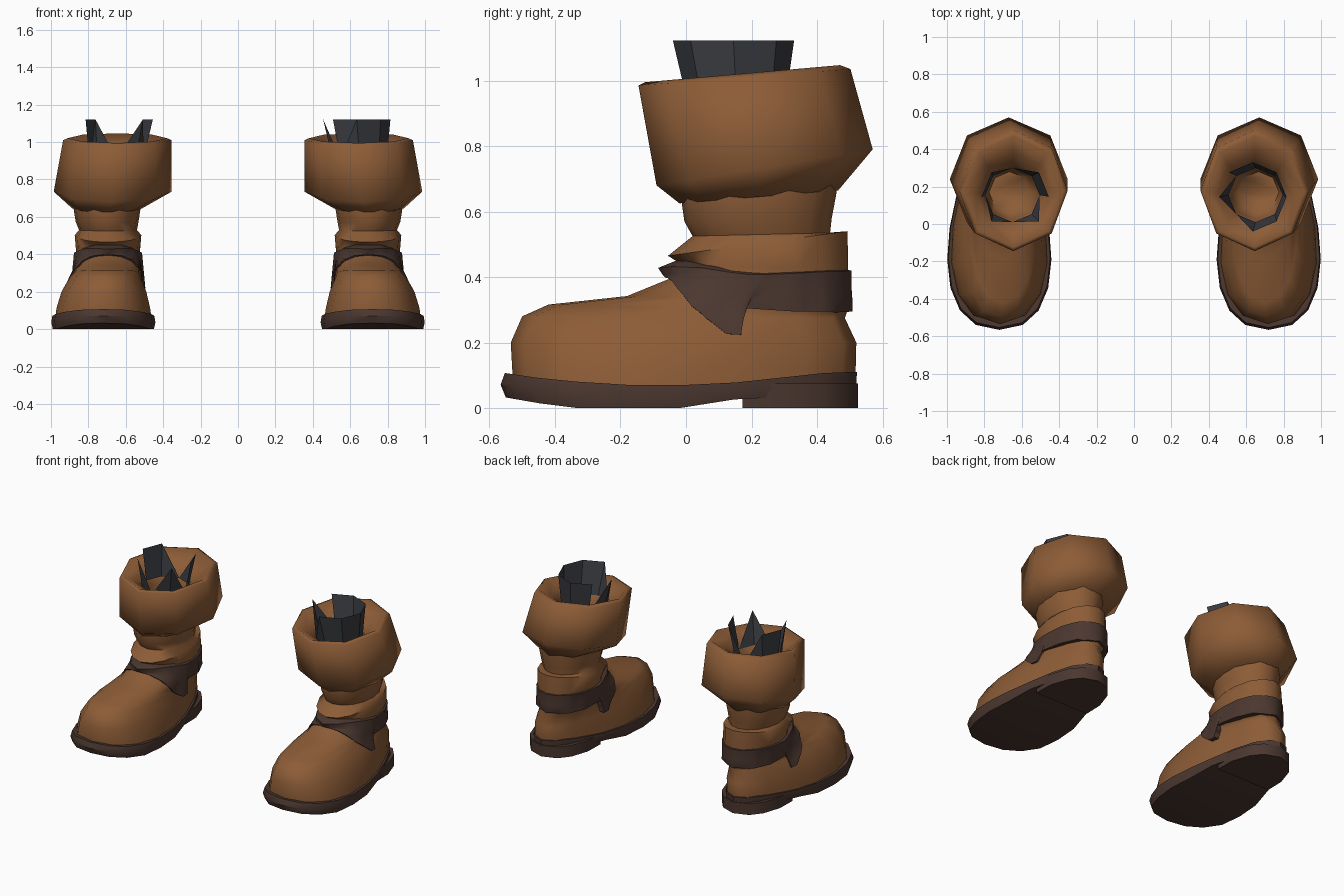
import bpy, bmesh, math
from mathutils import Vector
from mathutils.bvhtree import BVHTree

if "Cube" in bpy.data.objects:
    bpy.data.objects.remove(bpy.data.objects["Cube"])


def material(name, rgb):
    m = bpy.data.materials.new(name)
    m.diffuse_color = (*rgb, 1)
    m.use_nodes = True
    m.node_tree.nodes["Principled BSDF"].inputs["Base Color"].default_value = m.diffuse_color
    return m


LEATHER = material("brown_leather", (0.265, 0.108, 0.038))
DARK = material("dark_brown_leather", (0.070, 0.038, 0.029))
GREY = material("charcoal_cloth", (0.044, 0.046, 0.053))


def ring(n, yf, zf, yb, zb, hw, cx, egg=0.0, zfun=None):
    """Closed outline from front (yf, zf) to back (yb, zb); egg widens the front."""
    pts = []
    power = 0.85 if egg else 1.0
    for i in range(n):
        t = 2 * math.pi * i / n
        f = (1 - math.cos(t)) / 2
        y = yf + (yb - yf) * f
        z = zfun(y) if zfun else zf + (zb - zf) * f
        s = math.copysign(abs(math.sin(t)) ** power, math.sin(t))
        pts.append((cx + hw * s * (1 + egg * math.cos(t)), y, z))
    return pts


def half_ring(profile, cx):
    """Closed outline from a front-to-back list of (y, z, half width)."""
    right = [(cx + w, y, z) for y, z, w in profile]
    left = [(cx - w, y, z) for y, z, w in profile[-2:0:-1]]
    return right + left


def curve(points):
    """Piecewise linear height over y."""
    def f(y):
        if y <= points[0][0]:
            return points[0][1]
        for (y0, z0), (y1, z1) in zip(points, points[1:]):
            if y <= y1:
                return z0 + (z1 - z0) * (y - y0) / (y1 - y0)
        return points[-1][1]
    return f


def finish(name, bm, mat, side, angle, closed=True):
    for v in bm.verts:
        v.co.x *= side
    if closed:
        bmesh.ops.recalc_face_normals(bm, faces=bm.faces)
    me = bpy.data.meshes.new(name)
    bm.to_mesh(me)
    bm.free()
    me.materials.append(mat)
    ob = bpy.data.objects.new(name, me)
    bpy.context.collection.objects.link(ob)
    bpy.ops.object.select_all(action='DESELECT')
    ob.select_set(True)
    bpy.context.view_layer.objects.active = ob
    bpy.ops.object.shade_smooth_by_angle(angle=math.radians(angle))


def loft(name, rings, mat, side, angle=50):
    """Skin stacked outlines, close both ends with strips, return a surface lookup."""
    bm = bmesh.new()
    vs = [[bm.verts.new(p) for p in r] for r in rings]
    n = len(vs[0])
    for a, b in zip(vs, vs[1:]):
        for i in range(n):
            j = (i + 1) % n
            bm.faces.new((a[i], a[j], b[j], b[i]))
    for r in (vs[0], vs[-1]):
        for i in range(n // 2):
            quad = [r[i], r[i + 1], r[n - i - 1], r[(n - i) % n]]
            bm.faces.new(list(dict.fromkeys(quad)))
    bmesh.ops.recalc_face_normals(bm, faces=bm.faces)
    tree = BVHTree.FromBMesh(bm)
    finish(name, bm, mat, side, angle)
    return tree


def dense(profile, k=4):
    """Add in-between points to a profile."""
    out = [tuple(a + (b - a) * i / k for a, b in zip(p, q))
           for p, q in zip(profile, profile[1:]) for i in range(k)]
    return out + [profile[-1]]


def wrap(points, tree, gap):
    """Lift points so they lie just proud of a surface."""
    out = []
    for p in points:
        p = Vector(p)
        co, normal, _, _ = tree.find_nearest(p)
        d = (p - co).dot(normal)
        out.append(co + normal * gap if d < gap else p)
    return out


def stub(name, pattern, side):
    """Torn cloth tube: F = whole panel, A / B = slanted panel."""
    bm = bmesh.new()
    n = len(pattern)
    low = [bm.verts.new(p) for p in ring(n, 0.01, 0.91, 0.30, 0.91, 0.145, 0.65)]
    top = [bm.verts.new(p) for p in ring(n, -0.04, 1.122, 0.33, 1.122, 0.18, 0.635)]
    for i, c in enumerate(pattern):
        j = (i + 1) % n
        tips = {'F': (top[j], top[i]), 'A': (top[i],), 'B': (top[j],)}[c]
        bm.faces.new((low[i], low[j], *tips))
    finish(name, bm, GREY, side, 30, closed=False)


# sole edge heights along the foot
sole_top = curve([(-0.56, 0.108), (-0.4, 0.085), (-0.1, 0.066), (0.15, 0.078), (0.45, 0.11)])
sole_low = curve([(-0.565, 0.035), (-0.45, 0.015), (-0.33, 0), (-0.02, 0), (0.17, 0.03), (0.5, 0.04)])

FOOT = [  # front y, front z, back y, back z, half width, centre x, egg
    (-0.53, 0.06, 0.515, 0.08, 0.246, 0.72, 0.3),
    (-0.53, 0.11, 0.518, 0.12, 0.240, 0.72, 0.3),
    (-0.535, 0.20, 0.52, 0.20, 0.222, 0.717, 0.24),
    (-0.50, 0.28, 0.485, 0.275, 0.190, 0.71, 0.14),
    (-0.42, 0.316, 0.49, 0.29, 0.176, 0.70, 0.05),
    (-0.18, 0.342, 0.50, 0.31, 0.178, 0.695, 0),
    (-0.05, 0.395, 0.495, 0.38, 0.172, 0.695, 0),
    (0.0, 0.43, 0.495, 0.43, 0.172, 0.695, 0),
    (-0.055, 0.465, 0.493, 0.54, 0.178, 0.695, 0),
    (0.02, 0.525, 0.44, 0.535, 0.155, 0.695, 0),
    (-0.005, 0.57, 0.445, 0.58, 0.168, 0.70, 0),
    (-0.015, 0.64, 0.46, 0.66, 0.180, 0.70, 0),
    (-0.015, 0.70, 0.46, 0.72, 0.180, 0.70, 0),
]

CUFF = [  # front y, front z, back y, back z, half width, centre x
    (-0.02, 0.625, 0.465, 0.665, 0.186, 0.70),
    (-0.09, 0.68, 0.57, 0.79, 0.315, 0.67),
    (-0.145, 0.985, 0.502, 1.035, 0.290, 0.645),
    (-0.125, 0.995, 0.47, 1.047, 0.265, 0.645),
    (-0.05, 0.955, 0.38, 0.985, 0.20, 0.645),
    (0.0, 0.925, 0.32, 0.935, 0.155, 0.65),
    (0.02, 0.86, 0.30, 0.86, 0.145, 0.655),
    (0.06, 0.76, 0.28, 0.76, 0.11, 0.665),
]

STRAP_LOW = [(-0.07, 0.405, 0), (-0.03, 0.36, 0.085), (0.035, 0.275, 0.17), (0.12, 0.217, 0.20),
             (0.166, 0.217, 0.20), (0.178, 0.305, 0.185), (0.33, 0.295, 0.170), (0.44, 0.295, 0.12),
             (0.508, 0.295, 0)]
STRAP_TOP = [(-0.085, 0.428, 0), (-0.04, 0.432, 0.08), (0.05, 0.428, 0.14), (0.13, 0.415, 0.168),
             (0.19, 0.408, 0.182), (0.25, 0.408, 0.18), (0.34, 0.412, 0.165), (0.44, 0.418, 0.115),
             (0.503, 0.42, 0)]
STRAP_IN = [(y * 0.8 + 0.045, z + (0.025 if y < 0 else 0.01), w * 0.85) for y, z, w in STRAP_TOP]
HEEL = [(0.172, 0), (0.172, 0.11), (0.172, 0.198), (0.30, 0.195), (0.42, 0.155), (0.49, 0.098),
        (0.525, 0)]

for label, s in (("left", -1), ("right", 1)):
    # sole and heel
    loft(label + "_sole", [
        ring(20, -0.55, 0, 0.515, 0, 0.258, 0.72, 0.3, sole_low),
        ring(20, -0.566, 0, 0.52, 0, 0.266, 0.72, 0.3, lambda y: (sole_low(y) + sole_top(y)) / 2),
        ring(20, -0.553, 0, 0.522, 0, 0.260, 0.72, 0.3, sole_top)], DARK, s, 40)
    loft(label + "_heel", [half_ring([(y, z, w) for y, w in HEEL], 0.718)
                           for z in (0.0, 0.075)], DARK, s, 40)
    # foot and ankle, with the strap laid over its surface
    skin = loft(label + "_foot", [ring(16, *r) for r in FOOT], LEATHER, s, 60)
    low, top = half_ring(dense(STRAP_LOW), 0.695), half_ring(dense(STRAP_TOP), 0.695)
    rows = [[Vector(a).lerp(Vector(b), k / 5) for a, b in zip(low, top)] for k in range(6)]
    loft(label + "_strap", [wrap(r, skin, 0.01) for r in rows]
         + [half_ring(dense(STRAP_IN), 0.695)], DARK, s)
    # flared cuff
    loft(label + "_cuff", [ring(8, *r) for r in CUFF], LEATHER, s, 72)

# torn cloth inside each boot
stub("left_cloth", "BAFABFBA", -1)
stub("right_cloth", "FFFFFBAB", 1)
